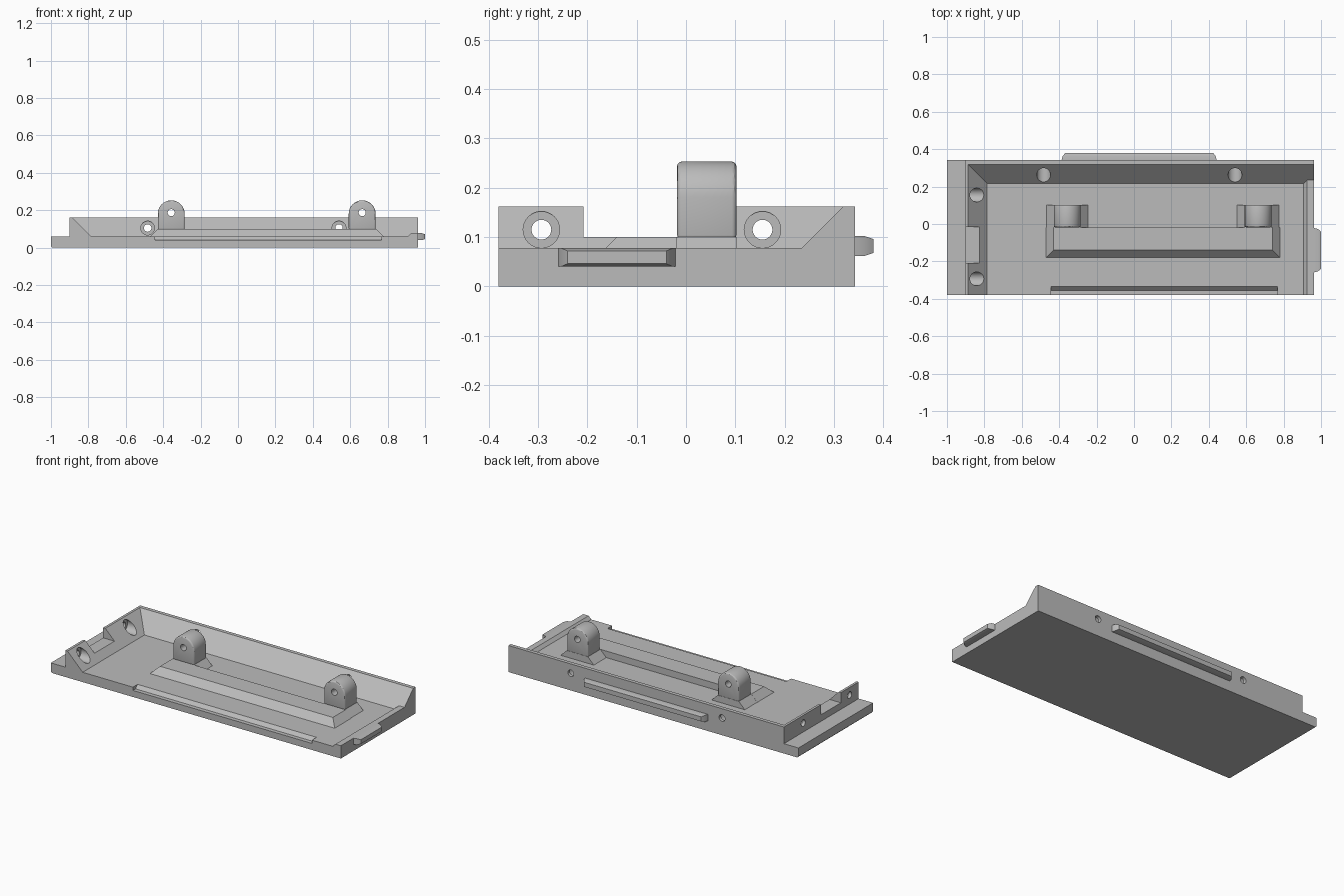
import bpy, bmesh, math
from mathutils import Vector

if "Cube" in bpy.data.objects:
    bpy.data.objects.remove(bpy.data.objects["Cube"])

grey = bpy.data.materials.new("plain grey")
grey.diffuse_color = (0.5, 0.5, 0.5, 1)
grey.use_nodes = True
grey.node_tree.nodes["Principled BSDF"].inputs["Base Color"].default_value = grey.diffuse_color


def loft(name, start, end):
    """Closed solid between two matching loops of 3D points."""
    bm = bmesh.new()
    a = [bm.verts.new(p) for p in start]
    b = [bm.verts.new(p) for p in end]
    n = len(a)
    bm.faces.new(a)
    bm.faces.new(b[::-1])
    for i in range(n):
        bm.faces.new((a[i], b[i], b[(i + 1) % n], a[(i + 1) % n]))
    bmesh.ops.recalc_face_normals(bm, faces=bm.faces)
    mesh = bpy.data.meshes.new(name)
    bm.to_mesh(mesh)
    bm.free()
    mesh.materials.append(grey)
    ob = bpy.data.objects.new(name, mesh)
    bpy.context.collection.objects.link(ob)
    return ob


def prism(name, profile, axis, lo, hi):
    """Extrude a profile along x (points are y, z) or along y (points are x, z)."""
    place = (lambda p, t: (t, p[0], p[1])) if axis == "x" else (lambda p, t: (p[0], t, p[1]))
    return loft(name, [place(p, lo) for p in profile], [place(p, hi) for p in profile])


def box(name, x0, x1, y0, y1, z0, z1):
    return prism(name, [(x0, z0), (x1, z0), (x1, z1), (x0, z1)], "y", y0, y1)


def circle(u, z, r, n=32):
    return [(u + r * math.cos(2 * math.pi * i / n), z + r * math.sin(2 * math.pi * i / n))
            for i in range(n)]


def apply_modifiers(ob):
    mesh = bpy.data.meshes.new_from_object(
        ob.evaluated_get(bpy.context.evaluated_depsgraph_get()))
    ob.modifiers.clear()
    ob.data = mesh


def combine(ob, others, operation):
    for other in others:
        mod = ob.modifiers.new(operation, "BOOLEAN")
        mod.operation, mod.solver, mod.object = operation, "EXACT", other
        bpy.context.view_layer.update()
        apply_modifiers(ob)
        bpy.data.objects.remove(other)


def smooth(ob):
    bpy.ops.object.select_all(action="DESELECT")
    ob.select_set(True)
    bpy.context.view_layer.objects.active = ob
    bpy.ops.object.shade_smooth_by_angle(angle=math.radians(30))


FLOOR, TOP = 0.06, 0.162
FRONT, BACK = -0.38, 0.342

# Floor slab with a softened left lower edge
tray = prism("tray", [(-0.992, 0), (0.962, 0), (0.962, FLOOR), (-1, FLOOR), (-1, 0.008)],
             "y", FRONT, BACK)

# Sloped walls: left end and back
left_wall = prism("left_wall", [(-0.902, 0.03), (-0.785, 0.03), (-0.785, FLOOR),
                                (-0.887, TOP), (-0.902, TOP)], "y", FRONT, BACK)
combine(left_wall, [box("notch", -1, -0.7, -0.208, -0.015, 0.1, 0.3)], "DIFFERENCE")
back_wall = prism("back_wall", [(0.217, 0.03), (BACK, 0.03), (BACK, TOP),
                                (0.319, TOP), (0.217, FLOOR)], "x", -0.902, 0.962)
# Low rib along the right end
right_rib = prism("right_rib", [(0.88, 0.03), (0.962, 0.03), (0.962, 0.078),
                                (0.925, 0.078), (0.907, FLOOR)], "y", FRONT, 0.25)
# Raised platform with bevelled front and ends, and a foot under each lug
platform = loft("platform",
                [(-0.49, -0.2, 0.04), (0.8, -0.2, 0.04), (0.8, -0.018, 0.04), (-0.49, -0.018, 0.04)],
                [(-0.43, -0.14, 0.1), (0.74, -0.14, 0.1), (0.74, -0.018, 0.1), (-0.43, -0.018, 0.1)])
LUGS = (-0.357, 0.664)
feet = [prism("lug_foot", [(x - 0.132, 0.04), (x + 0.132, 0.04), (x + 0.072, 0.1), (x - 0.072, 0.1)],
              "y", -0.03, 0.102) for x in LUGS]
combine(tray, [left_wall, back_wall, right_rib, platform] + feet, "UNION")

# Counterbored screw holes and the catch groove along the front edge
cuts = []
for y in (-0.293, 0.155):
    cuts.append(prism("bore", circle(y, 0.115, 0.037), "x", -0.882, -0.7))
    cuts.append(prism("hole", circle(y, 0.115, 0.02), "x", -0.95, -0.8))
for x in (-0.483, 0.54):
    cuts.append(prism("bore", circle(x, 0.105, 0.037), "y", 0.15, 0.322))
    cuts.append(prism("hole", circle(x, 0.105, 0.02), "y", 0.2, 0.4))
cuts.append(prism("groove", [(-0.42, 0.04), (-0.355, 0.04), (-0.315, 0.08), (-0.42, 0.08)],
                  "x", -0.445, 0.766))
combine(tray, cuts, "DIFFERENCE")
smooth(tray)

# Round-topped lugs with a pin hole and softened edges
for side, x in zip(("left", "right"), LUGS):
    r = 0.072
    arch = [(x + r * math.cos(math.pi * i / 24), 0.181 + r * math.sin(math.pi * i / 24))
            for i in range(25)]
    lug = prism(side + "_lug", arch + [(x - r, 0.095), (x + r, 0.095)], "y", -0.018, 0.102)
    bevel = lug.modifiers.new("soft edges", "BEVEL")
    bevel.width, bevel.segments, bevel.limit_method = 0.009, 3, "ANGLE"
    bpy.context.view_layer.update()
    apply_modifiers(lug)
    combine(lug, [prism("pin", circle(x, 0.187, 0.019), "y", -0.1, 0.2)], "DIFFERENCE")
    smooth(lug)


# Tapered catch tabs: a straight root and a chamfered tip
def tab(name, to_world, lo, hi, z0, z1):
    def ring(out, inset, zin):
        return [to_world(out, u, z) for u, z in
                ((lo + inset, z0 + zin), (hi - inset, z0 + zin),
                 (hi - inset, z1 - zin), (lo + inset, z1 - zin))]
    root = loft(name, ring(-0.005, 0, 0), ring(0.02, 0.006, 0))
    combine(root, [loft("tip", ring(0.02, 0.006, 0), ring(0.038, 0.02, 0.006))], "UNION")
    smooth(root)


tab("back_tab", lambda o, u, z: (u, BACK + o, z), -0.388, 0.443, 0.062, 0.102)
tab("right_tab", lambda o, u, z: (0.962 + o, u, z), -0.26, -0.02, 0.04, 0.078)
